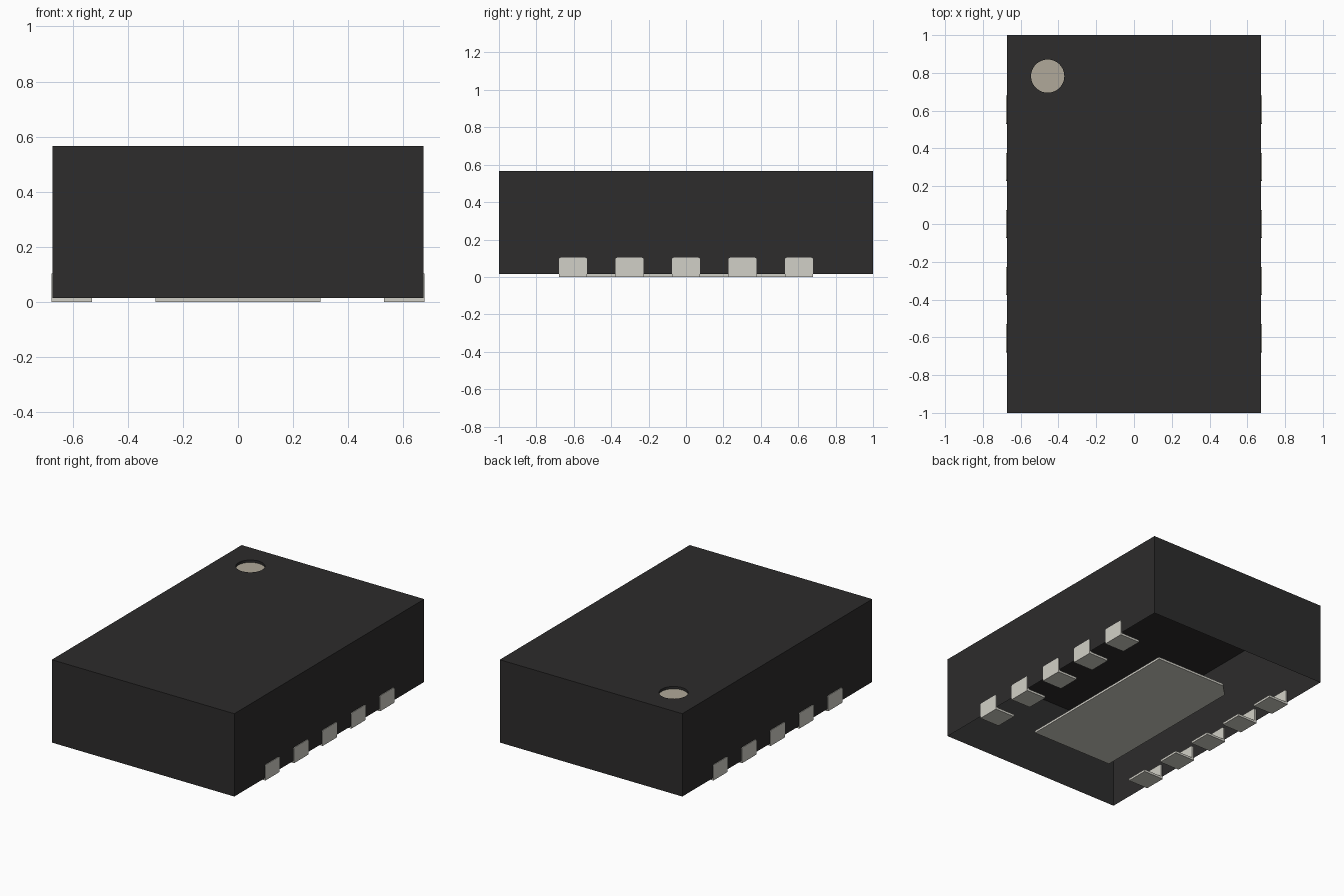
import bpy, bmesh, math
from mathutils import Vector, Matrix

cube = bpy.data.objects.get("Cube")
if cube:
    bpy.data.objects.remove(cube, do_unlink=True)


def material(name, rgb):
    m = bpy.data.materials.new(name)
    m.use_nodes = True
    m.diffuse_color = (*rgb, 1)
    m.node_tree.nodes["Principled BSDF"].inputs["Base Color"].default_value = (*rgb, 1)
    return m


BLACK = material("black_plastic", (0.026, 0.025, 0.025))
METAL = material("pale_metal", (0.64, 0.63, 0.57))
TAN = material("tan_mark", (0.434, 0.397, 0.319))

HALF_X, HALF_Y, BASE, TOP = 0.673, 1.0, 0.015, 0.567
DOT, DOT_R, DOT_DEPTH = Vector((-0.457, 0.783, 0)), 0.088, 0.016
PLATE = 0.015


def finish(bm, name, mat, smooth=False):
    mesh = bpy.data.meshes.new(name)
    bm.to_mesh(mesh)
    bm.free()
    mesh.materials.append(mat)
    obj = bpy.data.objects.new(name, mesh)
    bpy.context.collection.objects.link(obj)
    if smooth:
        bpy.ops.object.select_all(action='DESELECT')
        obj.select_set(True)
        bpy.context.view_layer.objects.active = obj
        bpy.ops.object.shade_smooth_by_angle(angle=math.radians(30))
    return obj


def extrude_outline(bm, points, offset):
    """Solid prism from a planar outline."""
    face = bm.faces.new([bm.verts.new(p) for p in points])
    new = bmesh.ops.extrude_face_region(bm, geom=[face])["geom"]
    bmesh.ops.translate(bm, vec=offset, verts=[g for g in new if isinstance(g, bmesh.types.BMVert)])
    bmesh.ops.recalc_face_normals(bm, faces=bm.faces)


# Body: thin shell open underneath, with a round recess in the top
bm = bmesh.new()
corners = [(-HALF_X, -HALF_Y), (HALF_X, -HALF_Y), (HALF_X, HALF_Y), (-HALF_X, HALF_Y)]
circle = [(DOT.x + DOT_R * math.cos(a), DOT.y + DOT_R * math.sin(a))
          for a in (math.tau * i / 48 for i in range(48))]
rims = []
for loop, low in ((corners, BASE), (circle, TOP - DOT_DEPTH)):
    upper = [bm.verts.new((x, y, TOP)) for x, y in loop]
    lower = [bm.verts.new((x, y, low)) for x, y in loop]
    for i in range(len(loop)):
        j = (i + 1) % len(loop)
        quad = [lower[i], lower[j], upper[j], upper[i]]
        bm.faces.new(quad if loop is corners else quad[::-1])
        rims.append(bm.edges.get((upper[i], upper[j])))
fill = bmesh.ops.triangle_fill(bm, use_beauty=True, edges=rims, normal=(0, 0, 1))
for f in fill["geom"]:
    if isinstance(f, bmesh.types.BMFace) and f.normal.z < 0:
        f.normal_flip()
finish(bm, "body_shell", BLACK, smooth=True)

# Orientation dot at the bottom of the recess
bm = bmesh.new()
bmesh.ops.create_circle(bm, cap_ends=True, segments=48, radius=DOT_R,
                        matrix=Matrix.Translation(DOT + Vector((0, 0, TOP - DOT_DEPTH))))
finish(bm, "orientation_dot", TAN)

# Centre pad with one clipped corner
bm = bmesh.new()
extrude_outline(bm, [(-0.3, -0.6, 0), (0.3, -0.6, 0), (0.3, 0.6, 0),
                     (-0.22, 0.6, 0), (-0.3, 0.52, 0)], (0, 0, PLATE))
finish(bm, "centre_pad", METAL)

# Contacts: L-shaped strips wrapping the lower side edges
INNER, OUTER, HEIGHT, WIDTH, PITCH = 0.53, 0.677, 0.103, 0.15, 0.302
profile = [(INNER, 0), (OUTER, 0), (OUTER, HEIGHT), (OUTER - PLATE, HEIGHT),
           (OUTER - PLATE, PLATE), (INNER, PLATE)]
for side, label in ((1, "left"), (-1, "right")):
    for n in range(5):
        y = (n - 2) * PITCH
        bm = bmesh.new()
        extrude_outline(bm, [(side * x, y - WIDTH / 2, z) for x, z in profile], (0, WIDTH, 0))
        # Soften the upper corners of the upright tab
        tips = [e for e in bm.edges
                if all(v.co.z > HEIGHT - 0.001 for v in e.verts)
                and abs(e.verts[0].co.y - e.verts[1].co.y) < 0.001]
        bmesh.ops.bevel(bm, geom=tips, offset=0.01, segments=3, profile=0.5, affect='EDGES')
        finish(bm, f"{label}_contact_{n + 1}", METAL)
